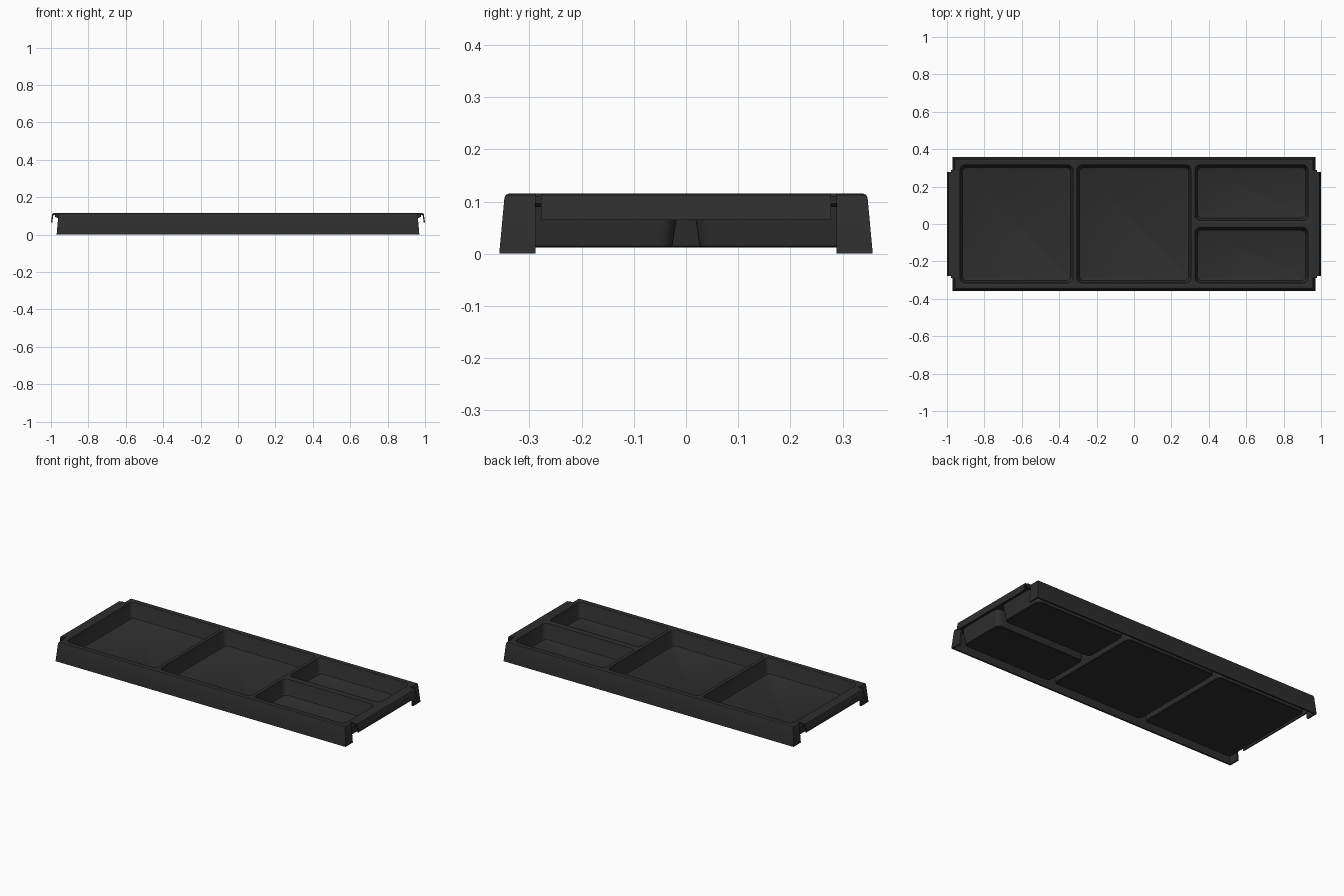
import bpy, bmesh, math

cube = bpy.data.objects.get("Cube")
if cube:
    bpy.data.objects.remove(cube)

TOP, END, SIDE = 0.115, 0.952, 0.34   # deck height and half sizes

plastic = bpy.data.materials.new("charcoal_plastic")
plastic.use_nodes = True
colour = (0.027, 0.027, 0.027, 1)
plastic.diffuse_color = colour
bsdf = plastic.node_tree.nodes["Principled BSDF"]
bsdf.inputs["Base Color"].default_value = colour
bsdf.inputs["Roughness"].default_value = 0.6


def finish(name, bm):
    bmesh.ops.remove_doubles(bm, verts=bm.verts, dist=0.00005)
    bmesh.ops.recalc_face_normals(bm, faces=bm.faces)
    mesh = bpy.data.meshes.new(name)
    bm.to_mesh(mesh)
    bm.free()
    mesh.materials.append(plastic)
    obj = bpy.data.objects.new(name, mesh)
    bpy.context.collection.objects.link(obj)
    bpy.ops.object.select_all(action='DESELECT')
    obj.select_set(True)
    bpy.context.view_layer.objects.active = obj
    bpy.ops.object.shade_smooth_by_angle(angle=math.radians(35))
    return obj


def bridge(bm, a, b, closed=True):
    n = len(a)
    for i in range(n if closed else n - 1):
        j = (i + 1) % n
        bm.faces.new((a[i], a[j], b[j], b[i]))


def rounded_rect(x0, x1, y0, y1, r, steps=6):
    points = []
    corners = ((x1 - r, y1 - r), (x0 + r, y1 - r), (x0 + r, y0 + r), (x1 - r, y0 + r))
    for k, (cx, cy) in enumerate(corners):
        for i in range(steps + 1):
            a = math.pi / 2 * (k + i / steps)
            points.append((cx + r * math.cos(a), cy + r * math.sin(a)))
    return points


def compartment(name, cell, opening):
    """Deck tile with a thin-walled, tapered pocket hanging from it."""
    bm = bmesh.new()

    def ring(rect, inset, r, z):
        x0, x1, y0, y1 = rect
        pts = rounded_rect(x0 + inset, x1 - inset, y0 + inset, y1 - inset, r)
        return [bm.verts.new((x, y, z)) for x, y in pts]

    # inset from the opening, corner radius, height: inside down, then outside up
    inside = [(-0.003, 0.030, TOP), (-0.001, 0.029, TOP - 0.001), (0, 0.028, TOP - 0.004),
              (0.010, 0.026, 0.030), (0.013, 0.024, 0.024), (0.019, 0.020, 0.021)]
    outside = [(0.010, 0.022, 0.012), (0.006, 0.026, 0.015), (-0.008, 0.034, TOP - 0.008)]
    rings = [ring(cell, 0, 0, TOP)] + [ring(opening, *p) for p in inside]
    under = [ring(opening, *p) for p in outside] + [ring(cell, 0, 0, TOP - 0.008)]
    for group in (rings, under):
        for a, b in zip(group, group[1:]):
            bridge(bm, a, b)
    bm.faces.new(rings[-1])
    bm.faces.new(under[0])
    bridge(bm, under[-1], rings[0])
    return finish(name, bm)


def extrude_y(name, profile, y0, y1):
    bm = bmesh.new()
    a = [bm.verts.new((x, y0, z)) for x, z in profile]
    b = [bm.verts.new((x, y1, z)) for x, z in profile]
    bridge(bm, a, b)
    bm.faces.new(a)
    bm.faces.new(b)
    return finish(name, bm)


def side_skirt(name, s):
    """Tapered skirt along one long side, wrapping round both ends."""
    bm = bmesh.new()
    section = [(0, TOP), (0.005, TOP - 0.002), (0.008, TOP - 0.007),
               (0.018, 0), (0.008, 0), (-0.002, TOP - 0.008)]
    rows = []
    for o, z in section:
        x, y = END + o, s * (SIDE + o)
        path = [(x, s * 0.288), (x, y), (-x, y), (-x, s * 0.288)]
        rows.append([bm.verts.new((px, py, z)) for px, py in path])
    for a, b in zip(rows, rows[1:] + rows[:1]):
        bridge(bm, a, b, closed=False)
    for end in (0, -1):
        bm.faces.new([row[end] for row in rows])
    return finish(name, bm)


# Deck and pockets: two large, two small
compartment("right_compartment", (-END, -0.316, -SIDE, SIDE), (-0.93, -0.327, -0.315, 0.315))
compartment("middle_compartment", (-0.316, 0.316, -SIDE, SIDE), (-0.305, 0.305, -0.315, 0.315))
compartment("left_back_compartment", (0.316, END, 0, SIDE), (0.327, 0.93, 0.02, 0.315))
compartment("left_front_compartment", (0.316, END, -SIDE, 0), (0.327, 0.93, -0.315, -0.02))

# Long skirts with corner returns
side_skirt("front_skirt", -1)
side_skirt("back_skirt", 1)

# Hooked lips on both ends, with small ribs under their tips
hook = [(0.951, TOP), (0.986, TOP), (0.991, TOP - 0.002), (0.994, TOP - 0.007), (1.0, 0.065),
        (0.993, 0.065), (0.987, TOP - 0.009), (0.951, TOP - 0.008)]
rib = [(0.949, TOP - 0.004), (0.978, TOP - 0.004), (0.978, 0.096), (0.968, 0.09), (0.949, 0.09)]
for side, s in (("left", 1), ("right", -1)):
    extrude_y(side + "_hook_lip", [(s * x, z) for x, z in hook], -0.278, 0.278)
    for label, d in (("front", -1), ("back", 1)):
        extrude_y(f"{side}_{label}_rib", [(s * x, z) for x, z in rib], d * 0.274, d * 0.289)
